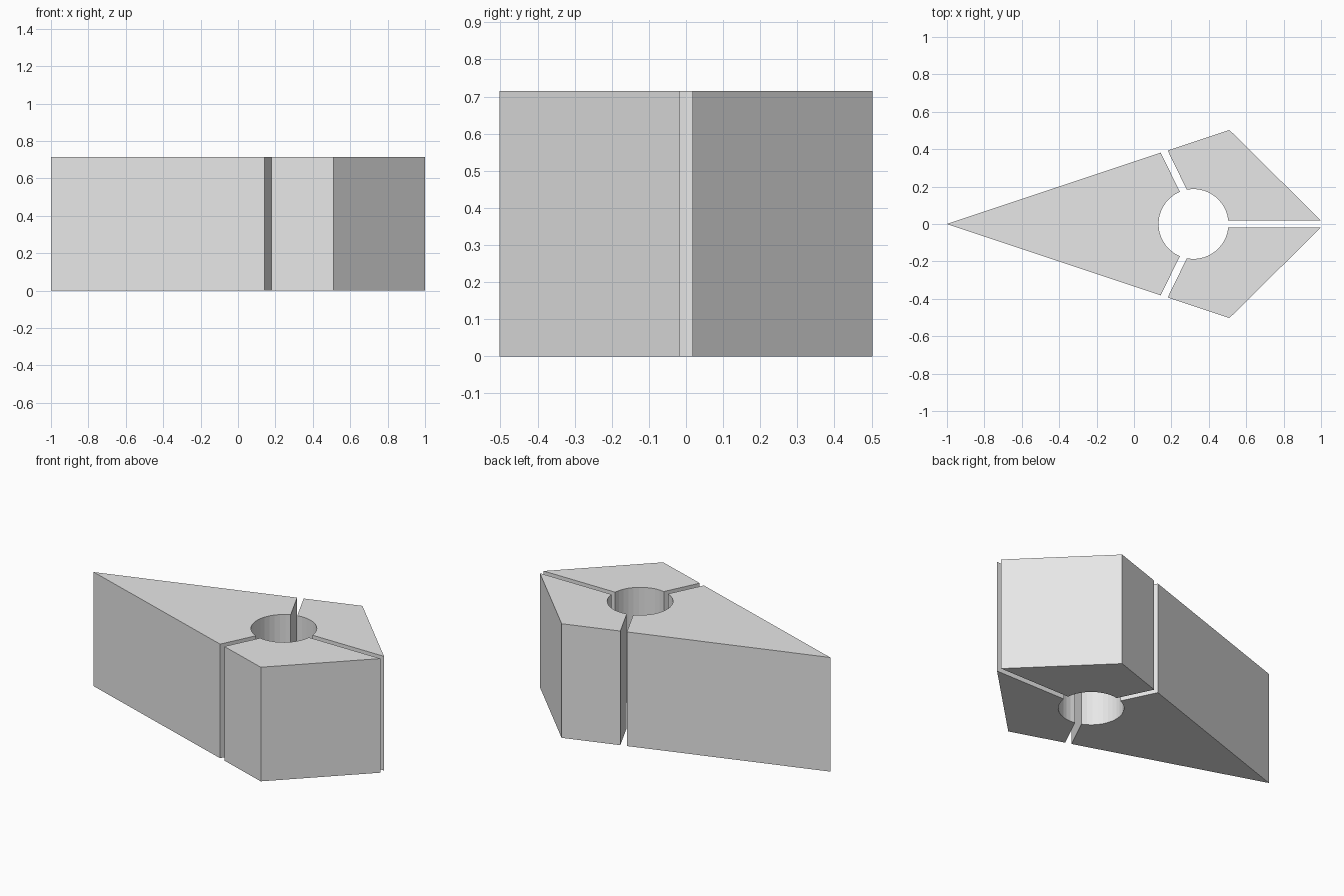
import bpy, bmesh
from math import cos, sin, radians

cube = bpy.data.objects.get("Cube")
if cube:
    bpy.data.objects.remove(cube, do_unlink=True)

HEIGHT = 0.715
HOLE_X, HOLE_R = 0.318, 0.187

grey = bpy.data.materials.new("light_grey")
grey.use_nodes = True
grey.diffuse_color = (0.8, 0.8, 0.8, 1)
grey.node_tree.nodes["Principled BSDF"].inputs["Base Color"].default_value = (0.8, 0.8, 0.8, 1)


def hole_arc(start, end, steps):
    """Points on the round bore between two angles in degrees."""
    angles = [radians(start + (end - start) * i / steps) for i in range(steps + 1)]
    return [(HOLE_X + HOLE_R * cos(a), HOLE_R * sin(a)) for a in angles]


def prism(name, outline):
    """Extrude a flat outline up from the ground."""
    bm = bmesh.new()
    base = bm.faces.new([bm.verts.new((x, y, 0)) for x, y in outline])
    top = bmesh.ops.extrude_face_region(bm, geom=[base], use_keep_orig=True)["geom"]
    moved = [v for v in top if isinstance(v, bmesh.types.BMVert)]
    bmesh.ops.translate(bm, verts=moved, vec=(0, 0, HEIGHT))
    bmesh.ops.recalc_face_normals(bm, faces=bm.faces)
    mesh = bpy.data.meshes.new(name)
    bm.to_mesh(mesh)
    bm.free()
    mesh.materials.append(grey)
    obj = bpy.data.objects.new(name, mesh)
    bpy.context.collection.objects.link(obj)


# Long pointed wedge, hollowed by the bore at its wide end
prism("long_wedge", [(-1, 0), (0.143, -0.381)] + hole_arc(247, 113, 14) + [(0.143, 0.381)])

# Mirrored pair of blocks, separated from the wedge and each other by slots
block = [(0.18, 0.393), (0.51, 0.503), (1, 0.018)] + hole_arc(5.5, 101, 10)
for name, side in (("back_block", 1), ("front_block", -1)):
    prism(name, [(x, y * side) for x, y in block])
